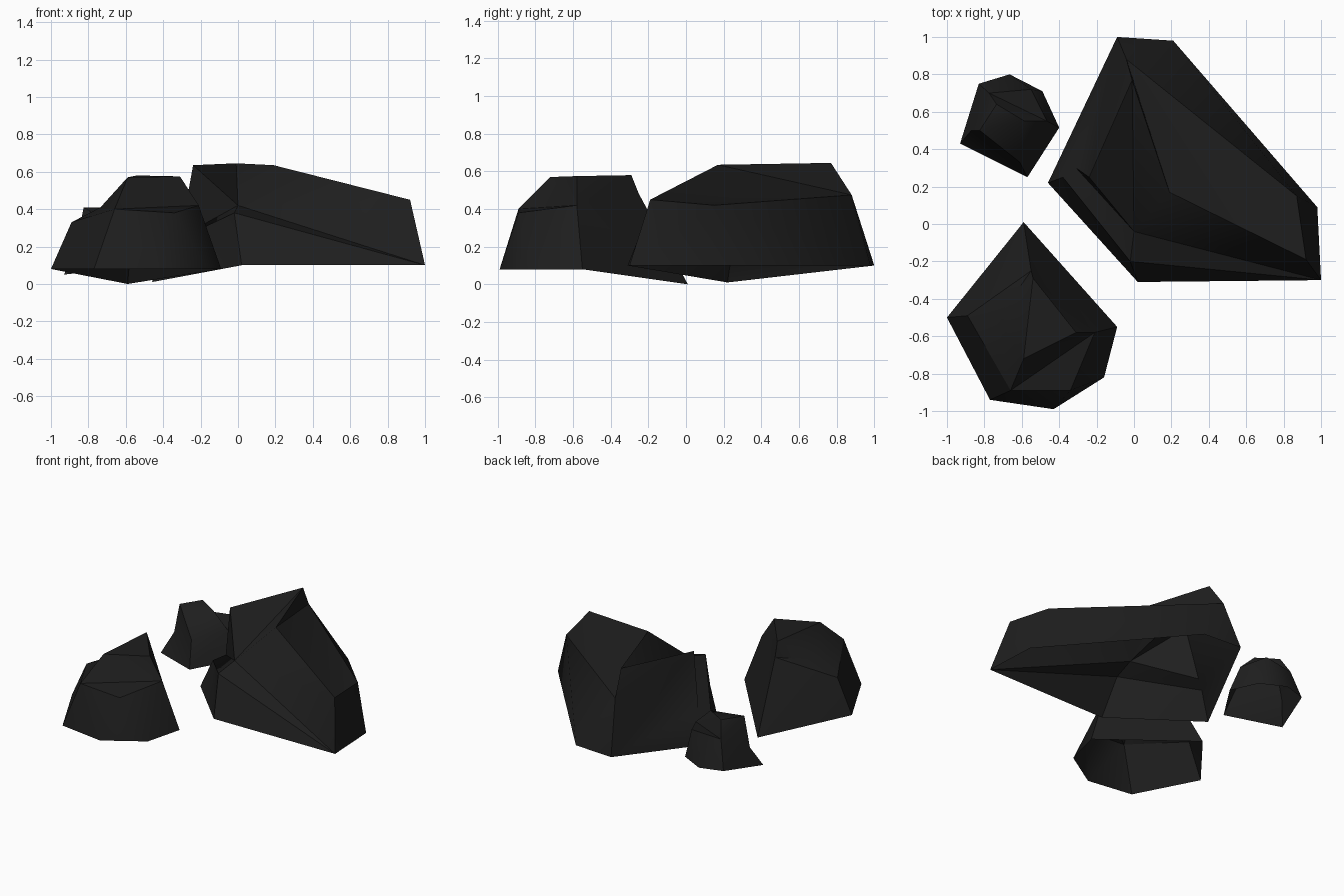
import bpy
import bmesh
from math import radians

cube = bpy.data.objects.get("Cube")
if cube:
    bpy.data.objects.remove(cube, do_unlink=True)

# Single dark stone colour
stone = bpy.data.materials.new("dark_stone")
stone.use_nodes = True
COLOUR = (0.013, 0.013, 0.013, 1)
stone.diffuse_color = COLOUR
stone.node_tree.nodes["Principled BSDF"].inputs["Base Color"].default_value = COLOUR


def boulder(name, corners, facets):
    """Open-bottomed stone shell: lettered corners joined by three-letter facets."""
    bm = bmesh.new()
    verts = {letter: bm.verts.new(p) for letter, p in corners.items()}
    for facet in facets.split():
        bm.faces.new([verts[letter] for letter in facet])
    bmesh.ops.recalc_face_normals(bm, faces=bm.faces)
    mesh = bpy.data.meshes.new(name)
    bm.to_mesh(mesh)
    bm.free()
    mesh.materials.append(stone)
    mesh.shade_smooth()
    mesh.set_sharp_from_angle(angle=radians(40))
    obj = bpy.data.objects.new(name, mesh)
    bpy.context.collection.objects.link(obj)


# Large boulder: rim, ledge, crown, shoulders
boulder("large_boulder", dict(
    a=(-.09, 1, .1), b=(.21, .98, .1), c=(.98, .09, .1),
    d=(1, -.3, .1), e=(.02, -.31, .1), f=(-.46, .22, .01),
    m=(0, -.04, .42), n=(-.02, -.2, .38), l=(-.31, .3, .25), k=(-.38, .25, .21),
    t=(-.01, .77, .645), u=(.19, .17, .635), v=(-.24, .25, .635),
    w=(-.04, .88, .475), x=(.92, -.19, .45), y=(.87, .15, .42)),
    "tvm tmu tuw uwx wxy vtw vwa "   # crown
    "mux mxd mdn ned "               # front
    "enk ekf nml nlk mvl "           # ledge
    "lva lak kaf "                   # left wall
    "wab wyb ybc ycd yxd")           # back and right walls

# Medium boulder: rim, crown, ledge, shoulders
boulder("medium_boulder", dict(
    a=(-.59, .01, 0), b=(-1, -.5, .08), c=(-.77, -.94, .08),
    d=(-.43, -.99, .08), e=(-.16, -.82, .08), f=(-.09, -.55, .08),
    p=(-.54, -.29, .58), q=(-.31, -.58, .575), r=(-.59, -.72, .57),
    s=(-.735, -.515, .41), k=(-.89, -.49, .33), v=(-.55, -.25, .48),
    g=(-.66, -.89, .4), h=(-.34, -.89, .38), j=(-.21, -.58, .42)),
    "pqr psr pqj rqj rjg gjh "       # crown
    "srg ksg vks pvs pjv "           # ledge and shoulders
    "abk akv kbc kgc gcd ghd "       # left and front walls
    "hde hje jef jaf vja")           # right and back walls

# Small boulder: rim, crown, shoulders, ledge
boulder("small_boulder", dict(
    a=(-.665, .8, .1), b=(-.49, .71, .1), c=(-.4, .515, .1),
    d=(-.57, .25, .09), e=(-.93, .43, .05), f=(-.83, .75, .1),
    p=(-.825, .5, .41), q=(-.735, .64, .41), r=(-.585, .55, .405),
    s=(-.775, .7, .3), t=(-.55, .72, .32), u=(-.465, .55, .29),
    i=(-.61, .33, .27), k=(-.87, .5, .19)),
    "pqr qsu qur stu psq "           # crown
    "pri rui pik pks "               # shoulders and ledge
    "iud ucd utb ubc tab sat "       # right and back walls
    "sfa ksf kfe ked kdi")           # left and front walls
